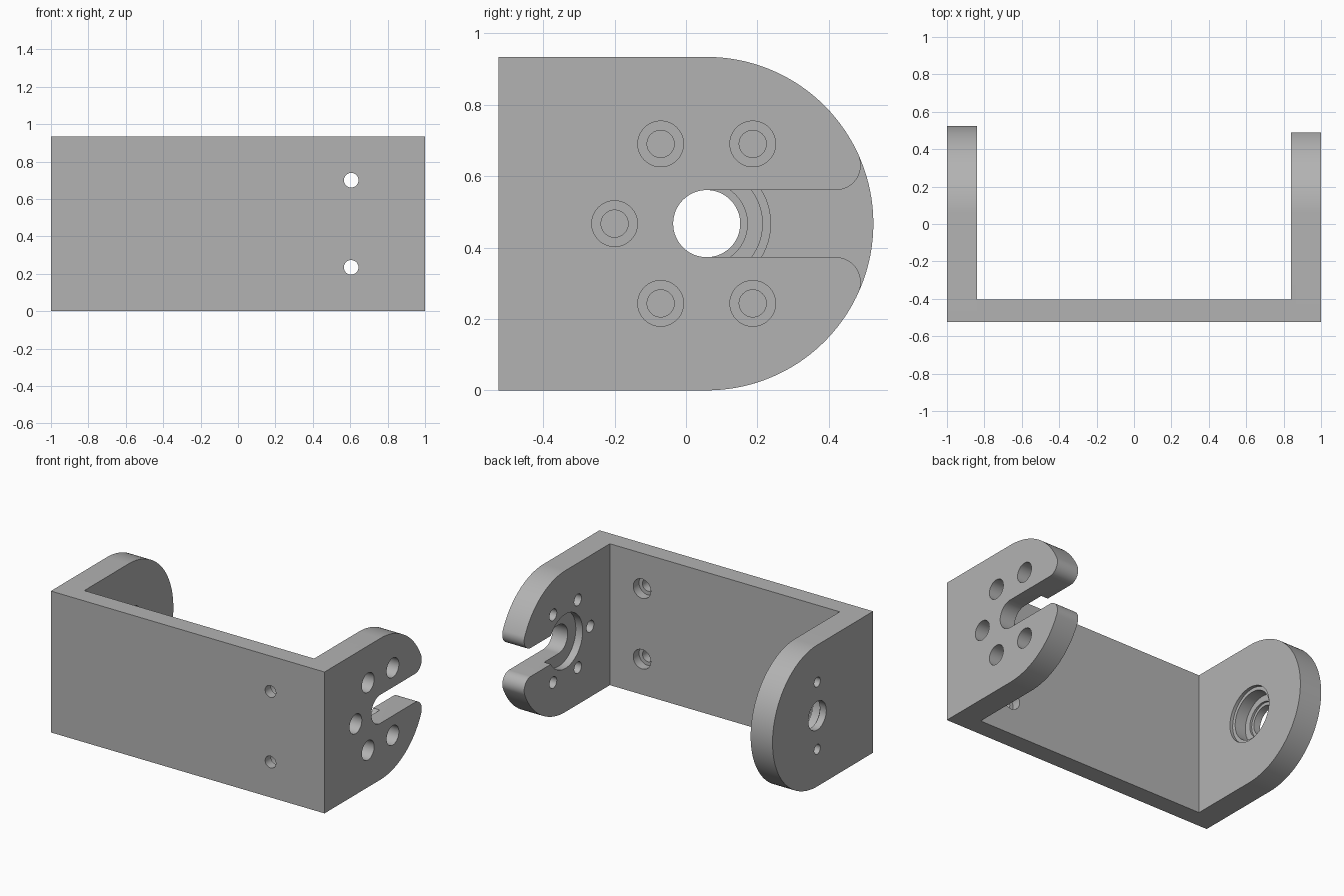
import bpy, bmesh
from math import sin, cos, pi, atan2, radians
from mathutils import Matrix

cube = bpy.data.objects.get("Cube")
if cube:
    bpy.data.objects.remove(cube, do_unlink=True)

# Main dimensions
HEIGHT = 0.934
R = HEIGHT / 2            # radius of the rounded plate ends
CY, CZ = 0.058, R         # axis shared by both plates
FRONT = -0.525
WALL_BACK = -0.405
INNER = 0.84              # inner faces of the side plates
SLOT = 0.094              # half width of the slot, also the shaft hole radius
TIP = 0.07                # rounding of the slot mouth

grey = bpy.data.materials.new("plain_grey")
grey.use_nodes = True
COLOUR = (0.45, 0.45, 0.45, 1)
grey.diffuse_color = COLOUR
grey.node_tree.nodes["Principled BSDF"].inputs["Base Color"].default_value = COLOUR


def finish(name, bm):
    bmesh.ops.recalc_face_normals(bm, faces=bm.faces)
    mesh = bpy.data.meshes.new(name)
    bm.to_mesh(mesh)
    bm.free()
    mesh.materials.append(grey)
    obj = bpy.data.objects.new(name, mesh)
    bpy.context.collection.objects.link(obj)
    return obj


def plate(name, outline, x0, x1):
    """Extrude a (y, z) outline from x0 to x1."""
    bm = bmesh.new()
    face = bm.faces.new([bm.verts.new((x0, y, z)) for y, z in outline])
    new = bmesh.ops.extrude_face_region(bm, geom=[face])["geom"]
    bmesh.ops.translate(bm, vec=(x1 - x0, 0, 0),
                        verts=[v for v in new if isinstance(v, bmesh.types.BMVert)])
    return finish(name, bm)


def arc(cy, cz, r, a0, a1, n):
    return [(cy + r * cos(a0 + (a1 - a0) * i / n), cz + r * sin(a0 + (a1 - a0) * i / n))
            for i in range(n + 1)]


def drill(target, axis, centre, r, a, b):
    """Cut a round hole along an axis, between coordinates a and b."""
    bm = bmesh.new()
    if axis == "X":
        place = Matrix.Translation(((a + b) / 2, *centre)) @ Matrix.Rotation(pi / 2, 4, "Y")
    else:
        place = Matrix.Translation((centre[0], (a + b) / 2, centre[1])) @ Matrix.Rotation(pi / 2, 4, "X")
    bmesh.ops.create_cone(bm, cap_ends=True, segments=64, radius1=r, radius2=r,
                          depth=abs(b - a), matrix=place)
    combine(target, finish("hole_cutter", bm), "DIFFERENCE")


def combine(target, other, operation):
    mod = target.modifiers.new(operation.lower(), "BOOLEAN")
    mod.operation = operation
    mod.solver = "EXACT"
    mod.object = other
    bpy.context.view_layer.objects.active = target
    bpy.ops.object.modifier_apply(modifier=mod.name)
    bpy.data.objects.remove(other, do_unlink=True)


# Closed plate with a half round end
closed = [(FRONT, HEIGHT), (FRONT, 0)] + arc(CY, CZ, R, -pi / 2, pi / 2, 64)
bearing_plate = plate("bearing_plate", closed, -1, -INNER)

# Slotted plate: lower jaw, slot end, then the mirrored upper jaw
tip_z = -SLOT - TIP
tip_y = ((R - TIP) ** 2 - tip_z ** 2) ** 0.5
tip_angle = atan2(tip_z, tip_y)
lower = arc(CY, CZ, R, -pi / 2, tip_angle, 40)
lower += arc(CY + tip_y, CZ + tip_z, TIP, tip_angle, pi / 2, 20)[1:]
upper = [(y, HEIGHT - z) for y, z in reversed(lower)]
slot_end = arc(CY, CZ, SLOT, -pi / 2, -3 * pi / 2, 32)
slotted = [(FRONT, HEIGHT), (FRONT, 0)] + lower + slot_end + upper
slotted_plate = plate("slotted_plate", slotted, INNER, 1)

# Stepped bearing seat and shaft hole, opening inwards
for radius, depth in ((0.179, 0.021), (0.156, 0.099), (0.114, 0.113), (SLOT, 0.2)):
    drill(bearing_plate, "X", (CY, CZ), radius, -INNER + 0.05, -INNER - depth)

# Blind screw holes on the outside of the bearing plate
for side in (-1, 1):
    drill(bearing_plate, "X", (CY, CZ + side * 0.222), 0.032, -1.05, -0.89)

# Round recess inside the slotted plate
drill(slotted_plate, "X", (CY, CZ), 0.179, INNER - 0.05, INNER + 0.05)

# Ring of counterbored screw holes
for angle in (60, 120, 180, 240, 300):
    spot = (CY + 0.258 * cos(radians(angle)), CZ + 0.258 * sin(radians(angle)))
    drill(slotted_plate, "X", spot, 0.038, INNER - 0.05, 1.05)
    drill(slotted_plate, "X", spot, 0.064, INNER + 0.05, 1.05)

# Front wall with two counterbored mounting holes
wall = [(FRONT, 0), (WALL_BACK, 0), (WALL_BACK, HEIGHT), (FRONT, HEIGHT)]
bracket = plate("bracket", wall, -INNER, INNER)
for side in (-1, 1):
    spot = (0.605, CZ + side * 0.233)
    drill(bracket, "Y", spot, 0.039, FRONT - 0.05, WALL_BACK + 0.05)
    drill(bracket, "Y", spot, 0.064, WALL_BACK - 0.06, WALL_BACK + 0.05)

# Join into one solid and merge the flat seams
combine(bracket, bearing_plate, "UNION")
combine(bracket, slotted_plate, "UNION")
bm = bmesh.new()
bm.from_mesh(bracket.data)
bmesh.ops.remove_doubles(bm, verts=bm.verts, dist=0.0001)
bmesh.ops.dissolve_limit(bm, angle_limit=radians(0.5), verts=bm.verts, edges=bm.edges)
bm.to_mesh(bracket.data)
bm.free()

bpy.ops.object.select_all(action="DESELECT")
bracket.select_set(True)
bpy.context.view_layer.objects.active = bracket
bpy.ops.object.shade_smooth_by_angle(angle=radians(30))
